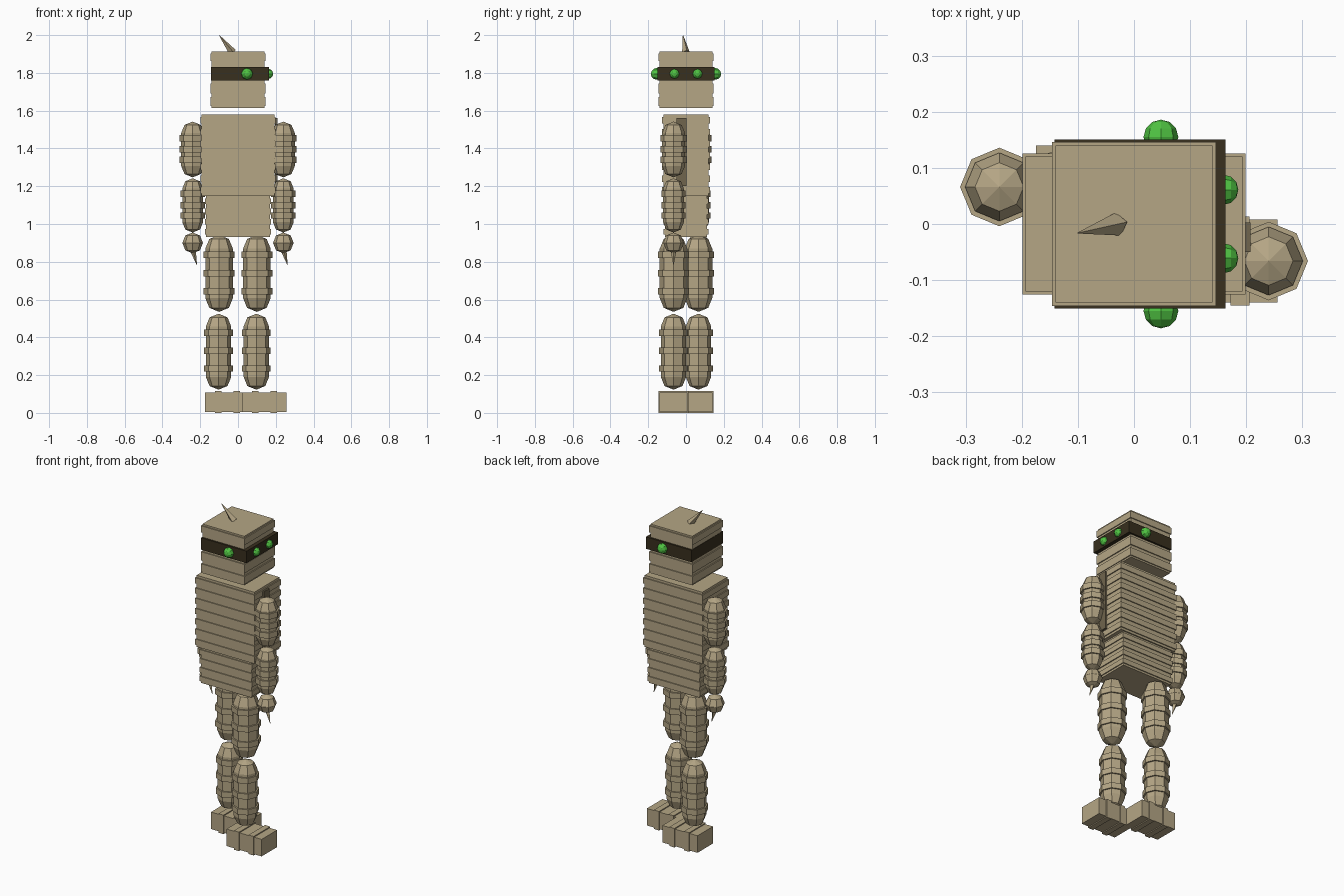
import bpy, bmesh, math
from mathutils import Vector, Matrix

if "Cube" in bpy.data.objects:
    bpy.data.objects.remove(bpy.data.objects["Cube"])


def material(name, rgb):
    m = bpy.data.materials.new(name)
    m.diffuse_color = (*rgb, 1)
    m.use_nodes = True
    m.node_tree.nodes["Principled BSDF"].inputs["Base Color"].default_value = m.diffuse_color
    return m


TAN = material("tan metal", (0.46, 0.38, 0.235))
DARK = material("visor brown", (0.040, 0.029, 0.013))
SHADE = material("dark tan", (0.16, 0.13, 0.075))
GREEN = material("eye green", (0.08, 0.55, 0.055))


def finish(name, bm, mat):
    bmesh.ops.recalc_face_normals(bm, faces=bm.faces)
    me = bpy.data.meshes.new(name)
    bm.to_mesh(me)
    bm.free()
    me.materials.append(mat)
    ob = bpy.data.objects.new(name, me)
    bpy.context.collection.objects.link(ob)
    return ob


def add_box(bm, lo, hi):
    lo, hi = Vector(lo), Vector(hi)
    bmesh.ops.create_cube(bm, size=1, matrix=Matrix.Translation((lo + hi) / 2)
                          @ Matrix.Diagonal((*(hi - lo), 1)))


def ribbed_block(name, hx, hy, z0, z1, ribs, depth):
    """Upright block with raised horizontal bands at the given heights."""
    bm = bmesh.new()
    add_box(bm, (-hx, -hy, z0), (hx, hy, z1))
    for a, b in ribs:
        add_box(bm, (-hx - depth, -hy - depth, a), (hx + depth, hy + depth, b))
    return finish(name, bm, TAN)


def lathe(bm, profile, x, y, sides=8):
    """Revolve (radius, z) points around a vertical axis, closing both ends."""
    rows = []
    for r, z in profile:
        if r == 0:
            rows.append([bm.verts.new((x, y, z))])
        else:
            rows.append([bm.verts.new((x + r * math.cos(math.tau * i / sides),
                                       y + r * math.sin(math.tau * i / sides), z))
                         for i in range(sides)])
    for a, b in zip(rows, rows[1:]):
        for i in range(sides):
            quad = [a[i % len(a)], a[(i + 1) % len(a)],
                    b[(i + 1) % len(b)], b[i % len(b)]]
            bm.faces.new(list(dict.fromkeys(quad)))


def limb(name, x, y, z0, z1, r, rings, ring_h=0.034, step=0.009):
    """Eight-sided capsule with raised square rings."""
    prof = [(0, z0), (0.71 * r, z0 + 0.29 * r), (r, z0 + r)]
    for z in sorted(rings):
        a, b = z - ring_h / 2, z + ring_h / 2
        prof += [(r, a), (r + step, a), (r + step, b), (r, b)]
    prof += [(r, z1 - r), (0.71 * r, z1 - 0.29 * r), (0, z1)]
    bm = bmesh.new()
    lathe(bm, prof, x, y)
    return finish(name, bm, TAN)


def spike(name, base, tip, radius, sides=4):
    base, tip = Vector(base), Vector(tip)
    d = tip - base
    bm = bmesh.new()
    bmesh.ops.create_cone(bm, cap_ends=True, segments=sides, radius1=radius, radius2=0.001,
                          depth=d.length, matrix=Matrix.Translation((base + tip) / 2)
                          @ d.to_track_quat('Z', 'Y').to_matrix().to_4x4())
    return finish(name, bm, TAN)


def bands(z0, z1, count, fill=0.55):
    p = (z1 - z0) / count
    return [(z0 + p * (i + 0.5 - fill / 2), z0 + p * (i + 0.5 + fill / 2)) for i in range(count)]


# Head and body
ribbed_block("head", 0.140, 0.140, 1.615, 1.912,
             [(1.625, 1.672), (1.692, 1.745), (1.862, 1.902)], 0.006)
ribbed_block("chest", 0.193, 0.120, 1.147, 1.58, bands(1.147, 1.58, 7), 0.006)
ribbed_block("waist", 0.170, 0.112, 0.932, 1.147, bands(0.932, 1.147, 4), 0.006)

# Visor band and eyes
bm = bmesh.new()
add_box(bm, (-0.142, -0.151, 1.76), (0.163, 0.151, 1.832))
finish("visor", bm, DARK)
for side, label in ((-1, "right"), (1, "left")):
    for kind, pos, r in (("side", (0.048, side * 0.155, 1.795), 0.031),
                         ("front", (0.159, side * 0.061, 1.795), 0.027)):
        bm = bmesh.new()
        axis = Matrix.Rotation(math.pi / 2, 4, 'X' if kind == "side" else 'Y')
        bmesh.ops.create_uvsphere(bm, u_segments=8, v_segments=6, radius=r,
                                  matrix=Matrix.Translation(pos) @ axis)
        finish(f"{label}_{kind}_eye", bm, GREEN)

# Antenna
spike("antenna", (-0.028, 0.0, 1.908), (-0.1, -0.016, 2.0), 0.021)

# Shoulder plate on the outer chest
bm = bmesh.new()
add_box(bm, (0.195, -0.05, 1.2), (0.208, 0.003, 1.56))
finish("shoulder_plate", bm, SHADE)

# Arms, legs and feet, one staggered set per side
for s, label in ((1, "right"), (-1, "left")):
    y = -0.066 * s
    ax, lx = 0.24 * s, 0.1 * s
    limb(label + "_upper_arm", ax, y, 1.247, 1.542, 0.061, (1.34, 1.395, 1.455))
    limb(label + "_forearm", ax, y, 0.955, 1.242, 0.055, (1.045, 1.1, 1.16))
    limb(label + "_hand", ax, y, 0.845, 0.955, 0.0545, ())
    spike(label + "_finger", (ax - 0.002, y, 0.875), (ax + 0.022, y, 0.783), 0.018)
    limb(label + "_thigh", lx, y, 0.535, 0.942, 0.073, (0.645, 0.74, 0.838))
    limb(label + "_shin", lx - 0.003, y, 0.123, 0.525, 0.067, (0.235, 0.33, 0.425))
    # Foot block with raised cross ribs
    x0 = 0.021 if s > 0 else -0.175
    bm = bmesh.new()
    add_box(bm, (x0, y - 0.074, 0.006), (x0 + 0.235, y + 0.074, 0.109))
    for o in (0.053, 0.151):
        add_box(bm, (x0 + o, y - 0.079, 0), (x0 + o + 0.034, y + 0.079, 0.115))
    finish(label + "_foot", bm, TAN)
